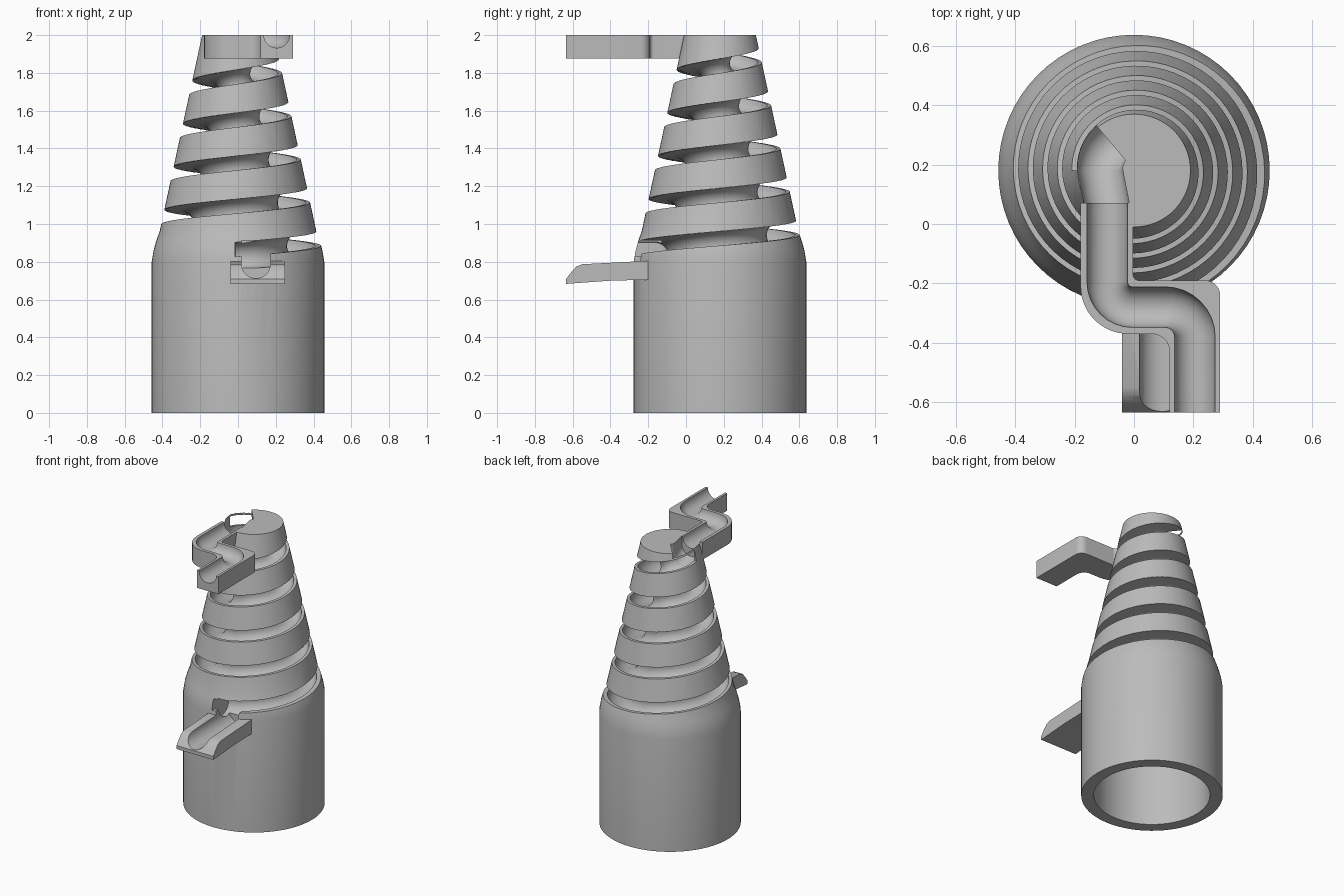
import bpy, bmesh, math
from mathutils import Vector

cube = bpy.data.objects.get("Cube")
if cube:
    bpy.data.objects.remove(cube)

AXIS = Vector((0, 0.18, 0))      # tower axis
PITCH = 0.2283                   # rise of the spiral per turn
BALL = 0.075                     # channel radius

grey = bpy.data.materials.new("plain_grey")
grey.use_nodes = True
grey.diffuse_color = (0.5, 0.5, 0.5, 1)
grey.node_tree.nodes["Principled BSDF"].inputs["Base Color"].default_value = (0.5, 0.5, 0.5, 1)


def finish(name, bm):
    bmesh.ops.remove_doubles(bm, verts=bm.verts, dist=1e-5)
    bmesh.ops.recalc_face_normals(bm, faces=bm.faces)
    mesh = bpy.data.meshes.new(name)
    bm.to_mesh(mesh)
    bm.free()
    obj = bpy.data.objects.new(name, mesh)
    mesh.materials.append(grey)
    bpy.context.collection.objects.link(obj)
    return obj


def loft(name, frames, section):
    """Place a (side, up) section on every (origin, side vector) frame and skin it."""
    bm = bmesh.new()
    rings = [[bm.verts.new(o + s * u + Vector((0, 0, v))) for u, v in section] for o, s in frames]
    n = len(section)
    for a, b in zip(rings, rings[1:]):
        for i in range(n):
            j = (i + 1) % n
            bm.faces.new((a[i], a[j], b[j], b[i]))
    bm.faces.new(rings[0])
    bm.faces.new(rings[-1])
    return finish(name, bm)


def rounded(corners, steps=8):
    """Round the corners (x, y, radius) of a 2D path; radius 0 stays sharp."""
    out = []
    for i, (x, y, r) in enumerate(corners):
        p = Vector((x, y))
        if not r:
            out.append(p)
            continue
        a = (Vector(corners[i - 1][:2]) - p).normalized()
        b = (Vector(corners[(i + 1) % len(corners)][:2]) - p).normalized()
        for k in range(steps + 1):
            t = k / steps * math.pi / 2
            out.append(p + r * (a * (1 - math.sin(t)) + b * (1 - math.cos(t))))
    return out


def prism(name, points, depth):
    """Extrude a closed 3D outline along a vector."""
    bm = bmesh.new()
    face = bm.faces.new([bm.verts.new(p) for p in points])
    top = bmesh.ops.extrude_face_region(bm, geom=[face])
    verts = [g for g in top["geom"] if isinstance(g, bmesh.types.BMVert)]
    bmesh.ops.translate(bm, verts=verts, vec=depth)
    return finish(name, bm)


def path_frames(points, z):
    frames = []
    for i, p in enumerate(points):
        d0 = (p - points[max(i - 1, 0)]).normalized()
        d1 = (points[min(i + 1, len(points) - 1)] - p).normalized()
        t = (d0 + d1).normalized()
        side = Vector((t.y, -t.x, 0)) / max(t.dot(d0 if i else d1), 0.5)
        frames.append((Vector((p.x, p.y, z)), side))
    return frames


def arc(r, start, end, steps):
    angles = [math.radians(start + (end - start) * i / steps) for i in range(steps + 1)]
    return [(r * math.cos(a), r * math.sin(a)) for a in angles]


def u_section(r, top):
    return arc(r, 180, 360, 14) + [(r, top), (-r, top)]


def helix(deg):
    """Channel centre and outward direction at an angle along the spiral."""
    a = math.radians(deg)
    z = 1.0 + PITCH * (deg - 180) / 360
    side = Vector((math.cos(a), math.sin(a), 0))
    return AXIS + side * (0.525 - 0.215 * z) + Vector((0, 0, z)), side


def cut(obj, cutters):
    bpy.context.view_layer.objects.active = obj
    for c in cutters:
        mod = obj.modifiers.new("cut", 'BOOLEAN')
        mod.operation = 'DIFFERENCE'
        mod.solver = 'EXACT'
        mod.object = c
        bpy.ops.object.modifier_apply(modifier=mod.name)


# Tower: hollow base, rounded shoulder and tapering cone
profile = [(0, 0.62), (0.375, 0.62), (0.375, 0), (0.457, 0), (0.457, 0.8),
           (0.447, 0.86), (0.433, 0.91), (0.415, 0.96), (0.19, 2), (0, 2)]
bm = bmesh.new()
verts = [bm.verts.new(AXIS + Vector((r, 0, z))) for r, z in profile]
edges = [bm.edges.new(pair) for pair in zip(verts, verts[1:])]
bmesh.ops.spin(bm, geom=verts + edges, cent=AXIS, axis=(0, 0, 1),
               angle=math.tau, steps=64, use_duplicate=False)
tower = finish("spiral_tower", bm)

# Upper trough: S-shaped block
outline = rounded([(-0.18, 0.07, 0), (-0.18, -0.37, 0.16), (0.12, -0.37, 0.06),
                   (0.12, -0.635, 0), (0.29, -0.635, 0), (0.29, -0.19, 0.05),
                   (-0.003, -0.19, 0.02), (-0.003, 0.07, 0)])
trough = prism("upper_trough", [Vector((p.x, p.y, 1.875)) for p in outline], Vector((0, 0, 0.125)))

# Lower spout: block with a curved nose
side = [(-0.2, 0.705), (-0.4, 0.7), (-0.635, 0.683), (-0.635, 0.708), (-0.605, 0.748),
        (-0.58, 0.775), (-0.55, 0.787), (-0.2, 0.805)]
spout = prism("lower_spout", [Vector((-0.04, y, z)) for y, z in side], Vector((0.29, 0, 0)))

# Cutters: spiral channel, its open top end, trough groove and exit groove
spiral = arc(BALL, 90, 360, 18) + [(0.3, 0), (0.3, BALL)]
spiral_cutter = loft("spiral_cutter", [helix(d) for d in range(-92, 1621, 8)], spiral)
entry = [helix(d) for d in range(1570, 1621, 10)]
entry.append((Vector((-0.09, 0.06, 1.95)), Vector((-1, 0, 0))))
entry_cutter = loft("entry_cutter", entry, u_section(0.076, 0.2))
groove = rounded([(-0.09, 0.1, 0), (-0.09, -0.28, 0.085), (0.205, -0.28, 0.1), (0.205, -0.7, 0)])
groove_cutter = loft("groove_cutter", path_frames(groove, 2.0), u_section(0.068, 0.1))
exit_path = [Vector((0.095, -0.13)), Vector((0.095, -0.7))]
exit_cutter = loft("exit_cutter", path_frames(exit_path, 0.79), u_section(0.077, 0.122))

cut(tower, [spiral_cutter, entry_cutter, groove_cutter, exit_cutter])
cut(trough, [groove_cutter])
cut(spout, [spiral_cutter, exit_cutter])
for c in (spiral_cutter, entry_cutter, groove_cutter, exit_cutter):
    bpy.data.objects.remove(c)

# Smooth shading with sharp edges kept
bpy.ops.object.select_all(action='DESELECT')
for obj in (tower, trough, spout):
    obj.select_set(True)
bpy.context.view_layer.objects.active = tower
bpy.ops.object.shade_smooth_by_angle(angle=math.radians(30))
